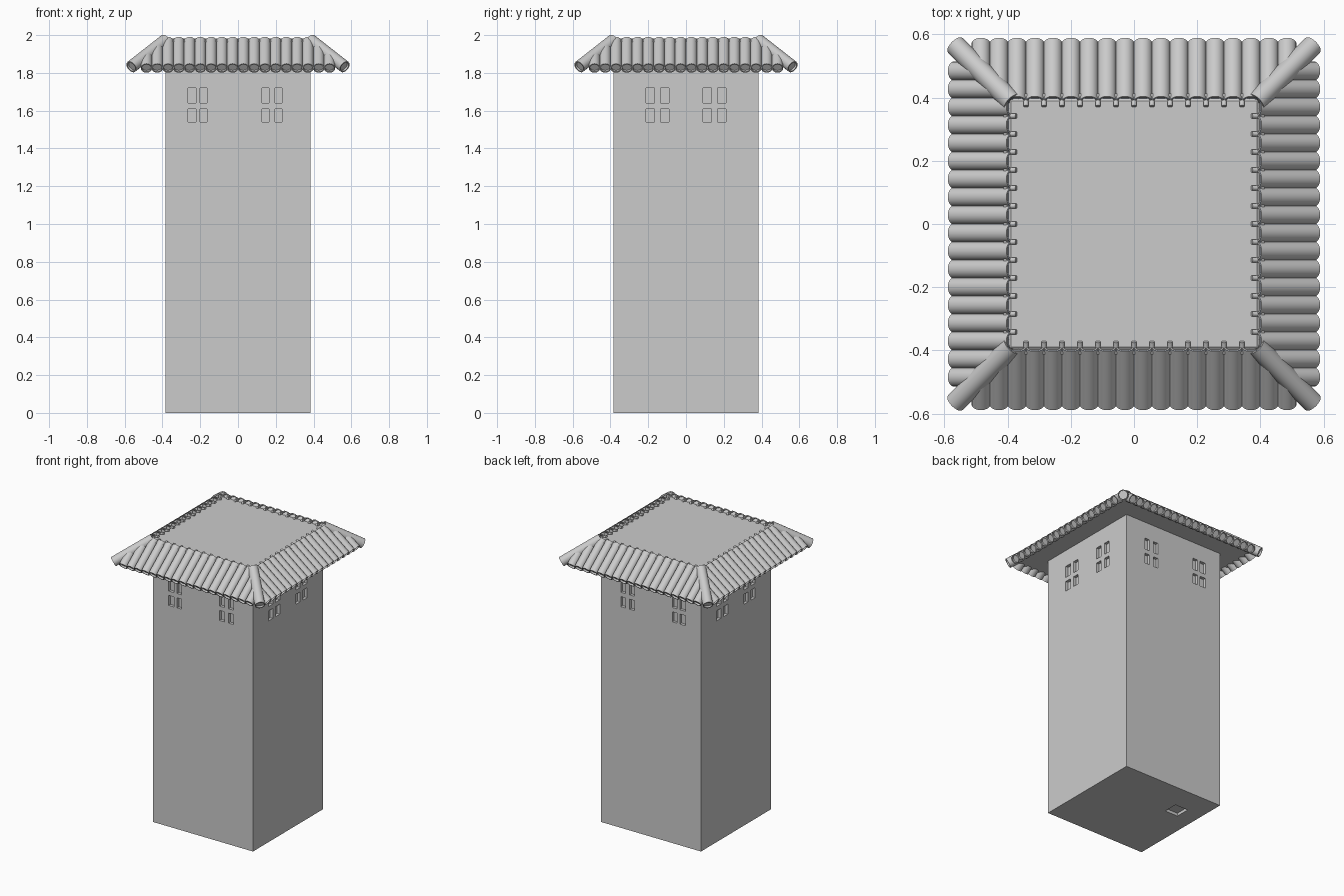
import bpy, bmesh, math
from mathutils import Vector, Matrix

cube = bpy.data.objects.get("Cube")
if cube:
    bpy.data.objects.remove(cube, do_unlink=True)

HALF = 0.385            # half width of the shaft
DECK = 1.966            # height of the flat deck
EAVE = 1.835            # height of the soffit

stone = bpy.data.materials.new("stone_grey")
stone.use_nodes = True
grey = (0.6, 0.6, 0.6, 1)
stone.diffuse_color = grey
stone.node_tree.nodes["Principled BSDF"].inputs["Base Color"].default_value = grey


def make(name, bm, smooth=False):
    mesh = bpy.data.meshes.new(name)
    bmesh.ops.recalc_face_normals(bm, faces=bm.faces)
    bm.to_mesh(mesh)
    bm.free()
    mesh.materials.append(stone)
    obj = bpy.data.objects.new(name, mesh)
    bpy.context.collection.objects.link(obj)
    if smooth:
        bpy.ops.object.select_all(action='DESELECT')
        obj.select_set(True)
        bpy.context.view_layer.objects.active = obj
        bpy.ops.object.shade_smooth_by_angle(angle=math.radians(40))
    return obj


def add_box(bm, low, high):
    low, high = Vector(low), Vector(high)
    m = Matrix.Translation((low + high) / 2) @ Matrix.Diagonal((*(high - low), 1))
    bmesh.ops.create_cube(bm, size=1, matrix=m)


def add_tile(bm, start, end, radius, hollow=True):
    """Round tile between two points, with a shallow hollow in each end."""
    start, end = Vector(start), Vector(end)
    axis = end - start
    m = Matrix.Translation((start + end) / 2) @ axis.to_track_quat('Z', 'Y').to_matrix().to_4x4()
    made = bmesh.ops.create_cone(bm, cap_ends=True, segments=16, radius1=radius,
                                 radius2=radius, depth=axis.length, matrix=m)
    if hollow:
        caps = [f for f in {f for v in made["verts"] for f in v.link_faces} if len(f.verts) > 4]
        for cap in caps:
            cap.normal_update()
            inward = -cap.normal.copy()
            bmesh.ops.inset_region(bm, faces=[cap], thickness=radius * 0.2)
            rim = bmesh.ops.extrude_discrete_faces(bm, faces=[cap])["faces"]
            bmesh.ops.translate(bm, verts=rim[0].verts, vec=inward * 0.012)


# Shaft with recessed windows on four sides and a hatch underneath
bm = bmesh.new()
add_box(bm, (-HALF, -HALF, 0), (HALF, HALF, EAVE + 0.02))
shaft = make("tower_shaft", bm)

bm = bmesh.new()
DEPTH = 0.02
ROWS = [(1.54, 1.61), (1.64, 1.72)]
FRONT_PANES = [(0.127, 0.164), (0.196, 0.233)]
FRONT_LEFT = [(-0.265, -0.222), (-0.2, -0.164)]
SIDE_PANES = [(0.09, 0.135), (0.167, 0.212)]
for z0, z1 in ROWS:
    for s in (-1, 1):
        near, far = sorted((s * (HALF - DEPTH), s * (HALF + DEPTH)))
        for a, b in FRONT_PANES + FRONT_LEFT:
            add_box(bm, (a, near, z0), (b, far, z1))
        for a, b in SIDE_PANES:
            add_box(bm, (near, a, z0), (far, b, z1))
            add_box(bm, (near, -b, z0), (far, -a, z1))
add_box(bm, (-0.265, 0.11, -DEPTH), (-0.165, 0.21, DEPTH))
cutter = make("window_cutter", bm)
cutter.hide_render = True

cut = shaft.modifiers.new("windows", 'BOOLEAN')
cut.operation = 'DIFFERENCE'
cut.solver = 'EXACT'
cut.object = cutter
graph = bpy.context.evaluated_depsgraph_get()
shaft.data = bpy.data.meshes.new_from_object(shaft.evaluated_get(graph))
shaft.modifiers.clear()
bpy.data.objects.remove(cutter, do_unlink=True)

# Roof body: flat deck, sloping sides and flat soffit
bm = bmesh.new()
root2 = math.sqrt(2)
bmesh.ops.create_cone(bm, cap_ends=True, segments=4, radius1=0.555 * root2,
                      radius2=0.39 * root2, depth=DECK - EAVE,
                      matrix=Matrix.Translation((0, 0, (DECK + EAVE) / 2))
                      @ Matrix.Rotation(math.pi / 4, 4, 'Z'))
make("roof_body", bm)

# Round roof tiles on one slope, repeated around the tower
PITCH, COUNT = 0.057, 18
INNER, OUTER = 0.386, 0.571
TOP, LOW = 1.967, 1.825
for side, label in enumerate(("front", "left", "back", "right")):
    turn = Matrix.Rotation(side * math.pi / 2, 4, 'Z')

    bm = bmesh.new()
    for i in range(COUNT):
        x = (i - (COUNT - 1) / 2) * PITCH
        d = max(INNER, abs(x) - 0.01)
        z = TOP + (LOW - TOP) * (d - INNER) / (OUTER - INNER)
        add_tile(bm, (x, -d, z), (x, -OUTER, LOW), 0.03)
    bm.transform(turn)
    make(label + "_roof_tiles", bm, True)

    # Small tips showing between the upper tile ends
    bm = bmesh.new()
    for i in range(-6, 7):
        add_tile(bm, (i * PITCH, -0.373, 1.975), (i * PITCH, -0.41, 1.96), 0.008, False)
    bm.transform(turn)
    make(label + "_tile_tips", bm, True)

    # Hip tile on the corner
    bm = bmesh.new()
    add_tile(bm, (0.385, -0.385, 1.973), (0.565, -0.565, 1.832), 0.033)
    bm.transform(turn)
    make(label + "_hip_tile", bm, True)
